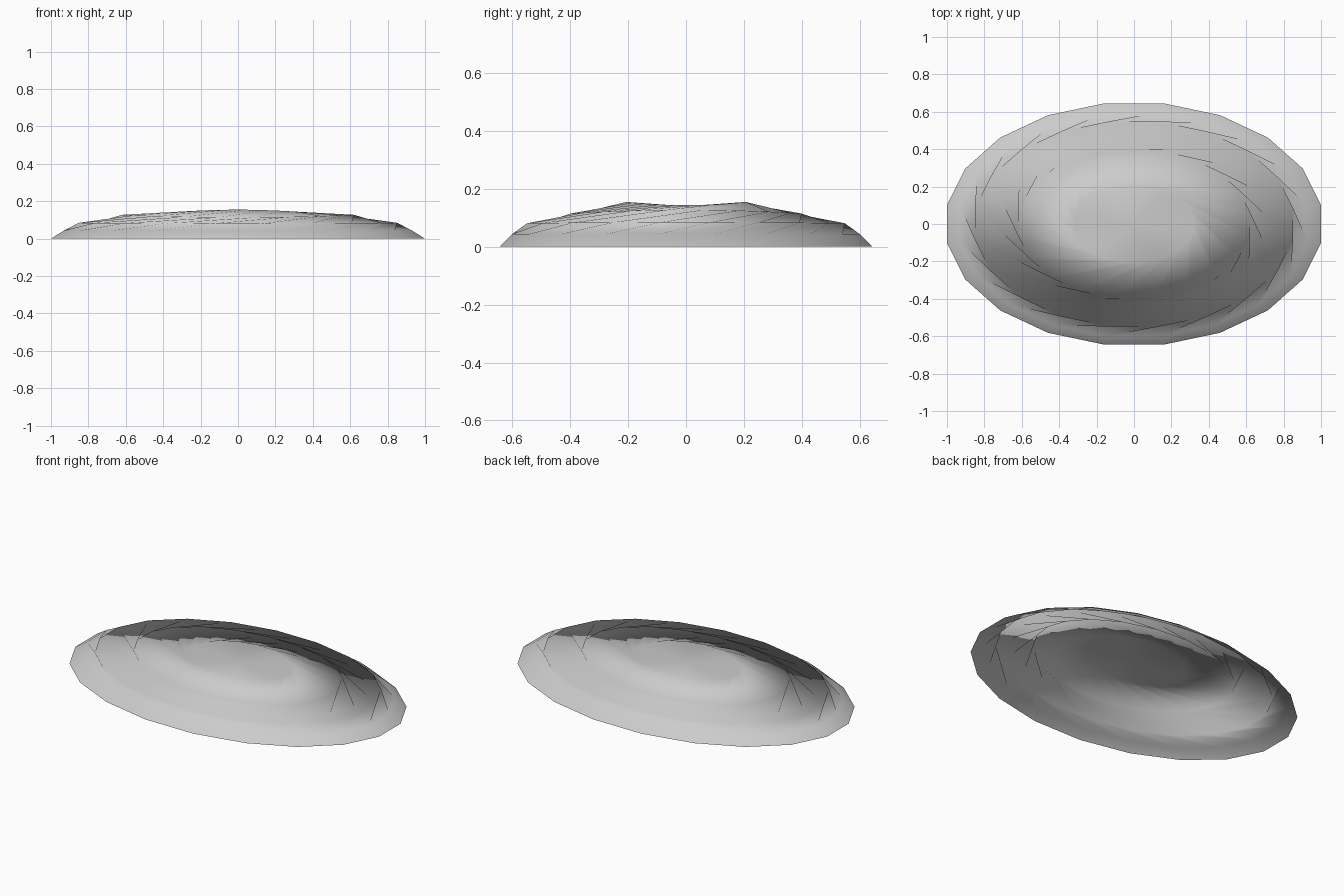
import bpy, bmesh, math

if "Cube" in bpy.data.objects:
    bpy.data.objects.remove(bpy.data.objects["Cube"])

SIDES = 20
RX, RY = 1.0125, 0.653   # corner radii, so the faceted outline spans 2.0 x 1.29

# Rings from rim to crown: size fraction, height, height change between long and
# short axis, and how many steps the band below is twisted
RINGS = [
    (1.00, 0.000, 0.000, 0),
    (0.93, 0.044, 0.000, 0),
    (0.85, 0.083, 0.002, 1),
    (0.62, 0.121, 0.007, 2),
    (0.32, 0.149, -0.006, 2),
]
CROWN = 0.14

bm = bmesh.new()


def ring(size, height, sway):
    verts = []
    for i in range(SIDES):
        a = 2 * math.pi * (i + 0.5) / SIDES
        z = height + sway * math.cos(2 * a)
        verts.append(bm.verts.new((RX * size * math.cos(a), RY * size * math.sin(a), z)))
    return verts


# Open shell: swirled bands between rings, closed by a fan at the crown
loops = [ring(*r[:3]) for r in RINGS]
for outer, inner, (_, _, _, twist) in zip(loops, loops[1:], RINGS[1:]):
    for i in range(SIDES):
        j = (i + 1) % SIDES
        a, b = inner[(i + twist) % SIDES], inner[(j + twist) % SIDES]
        bm.faces.new((outer[i], outer[j], b))
        bm.faces.new((outer[i], b, a))
top = bm.verts.new((0, 0, CROWN))
for i in range(SIDES):
    bm.faces.new((loops[-1][i], loops[-1][(i + 1) % SIDES], top))

for f in bm.faces:
    f.smooth = True

mesh = bpy.data.meshes.new("oval_mound")
bm.to_mesh(mesh)
bm.free()
obj = bpy.data.objects.new("oval_mound", mesh)
bpy.context.collection.objects.link(obj)

# Mid grey finish
grey = bpy.data.materials.new("mid_grey")
grey.diffuse_color = (0.68, 0.68, 0.68, 1)
grey.use_nodes = True
grey.node_tree.nodes["Principled BSDF"].inputs["Base Color"].default_value = grey.diffuse_color
mesh.materials.append(grey)
